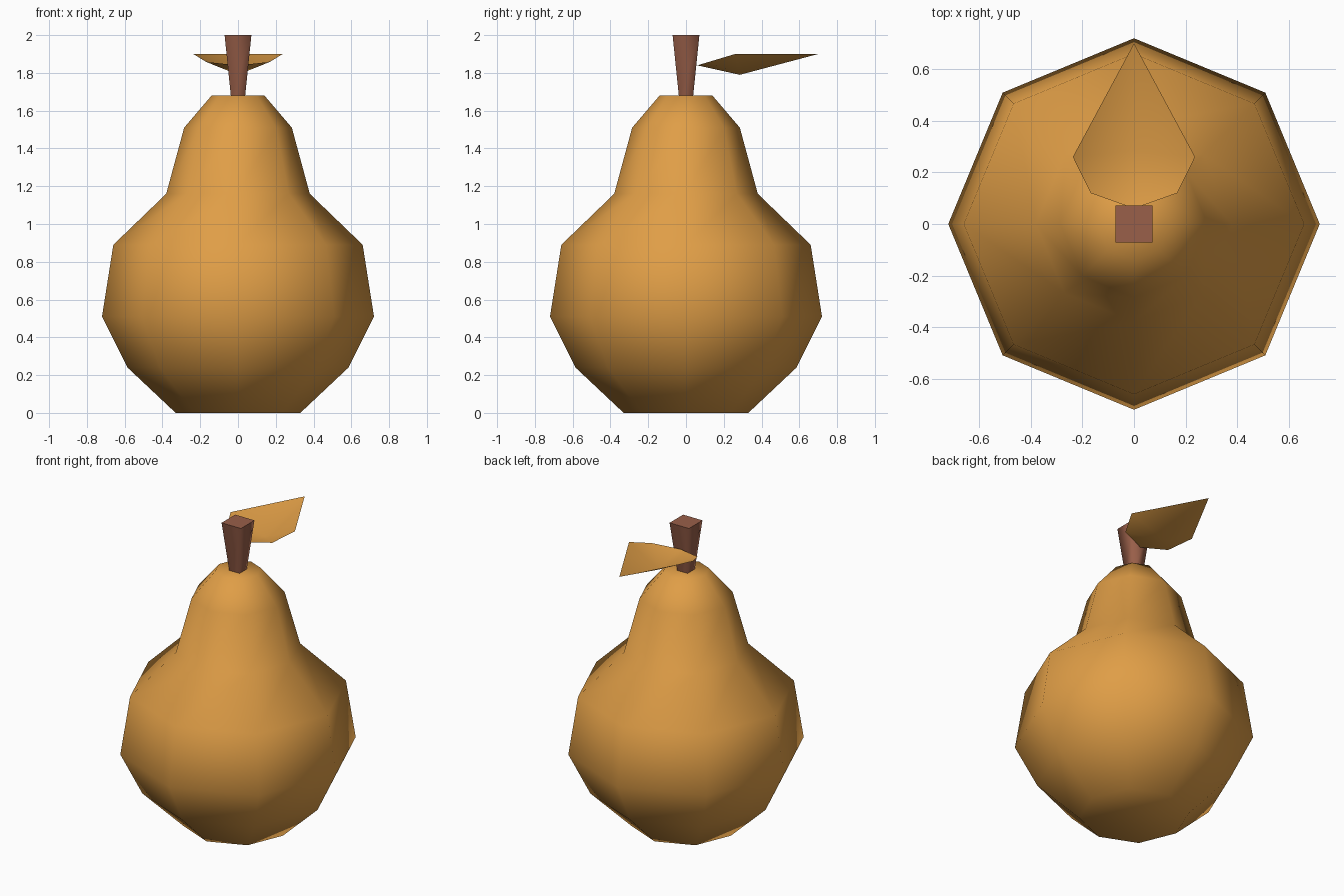
import bpy, math

if "Cube" in bpy.data.objects:
    bpy.data.objects.remove(bpy.data.objects["Cube"])


def material(name, rgb):
    m = bpy.data.materials.new(name)
    m.diffuse_color = (*rgb, 1)
    m.use_nodes = True
    m.node_tree.nodes["Principled BSDF"].inputs["Base Color"].default_value = m.diffuse_color
    return m


def make_object(name, verts, faces, mat, sharp_caps=False):
    me = bpy.data.meshes.new(name)
    me.from_pydata(verts, [], faces)
    me.materials.append(mat)
    for p in me.polygons:
        p.use_smooth = not (sharp_caps and len(p.vertices) == sharp_caps and abs(p.normal.z) > 0.9)
    me.update()
    ob = bpy.data.objects.new(name, me)
    bpy.context.collection.objects.link(ob)
    return ob


def lathe(name, profile, sides, start, mat, sharp_caps=False):
    """Closed solid of stacked regular rings, profile = (radius, height)."""
    verts = [(r * math.cos(start + math.tau * i / sides),
              r * math.sin(start + math.tau * i / sides), z)
             for r, z in profile for i in range(sides)]
    faces = [(k * sides + i, k * sides + (i + 1) % sides,
              (k + 1) * sides + (i + 1) % sides, (k + 1) * sides + i)
             for k in range(len(profile) - 1) for i in range(sides)]
    last = (len(profile) - 1) * sides
    faces += [tuple(reversed(range(sides))), tuple(range(last, last + sides))]
    return make_object(name, verts, faces, mat, sharp_caps)


golden = material("golden orange", (0.74, 0.34, 0.062))
brown = material("stem brown", (0.32, 0.115, 0.067))

# Eight-sided fruit body
lathe("fruit_body", [(0.33, 0), (0.585, 0.24), (0.72, 0.51), (0.66, 0.89),
                     (0.38, 1.16), (0.285, 1.51), (0.14, 1.68)], 8, 0, golden)

# Square stem, flaring upward
d = math.sqrt(2)
lathe("stem", [(0.037 * d, 1.67), (0.071 * d, 2.0)], 4, math.pi / 4, brown, 4)

# Thin folded leaf behind the stem, both halves share the centre line
leaf = [(0, 0.06, 1.84), (0, 0.285, 1.79), (0, 0.70, 1.90)]
for s in (1, -1):
    leaf += [(s * 0.168, 0.12, 1.858), (s * 0.237, 0.26, 1.90)]
make_object("leaf", leaf, [(0, 3, 1), (3, 4, 1), (4, 2, 1),
                           (5, 0, 1), (6, 5, 1), (2, 6, 1)], golden)
